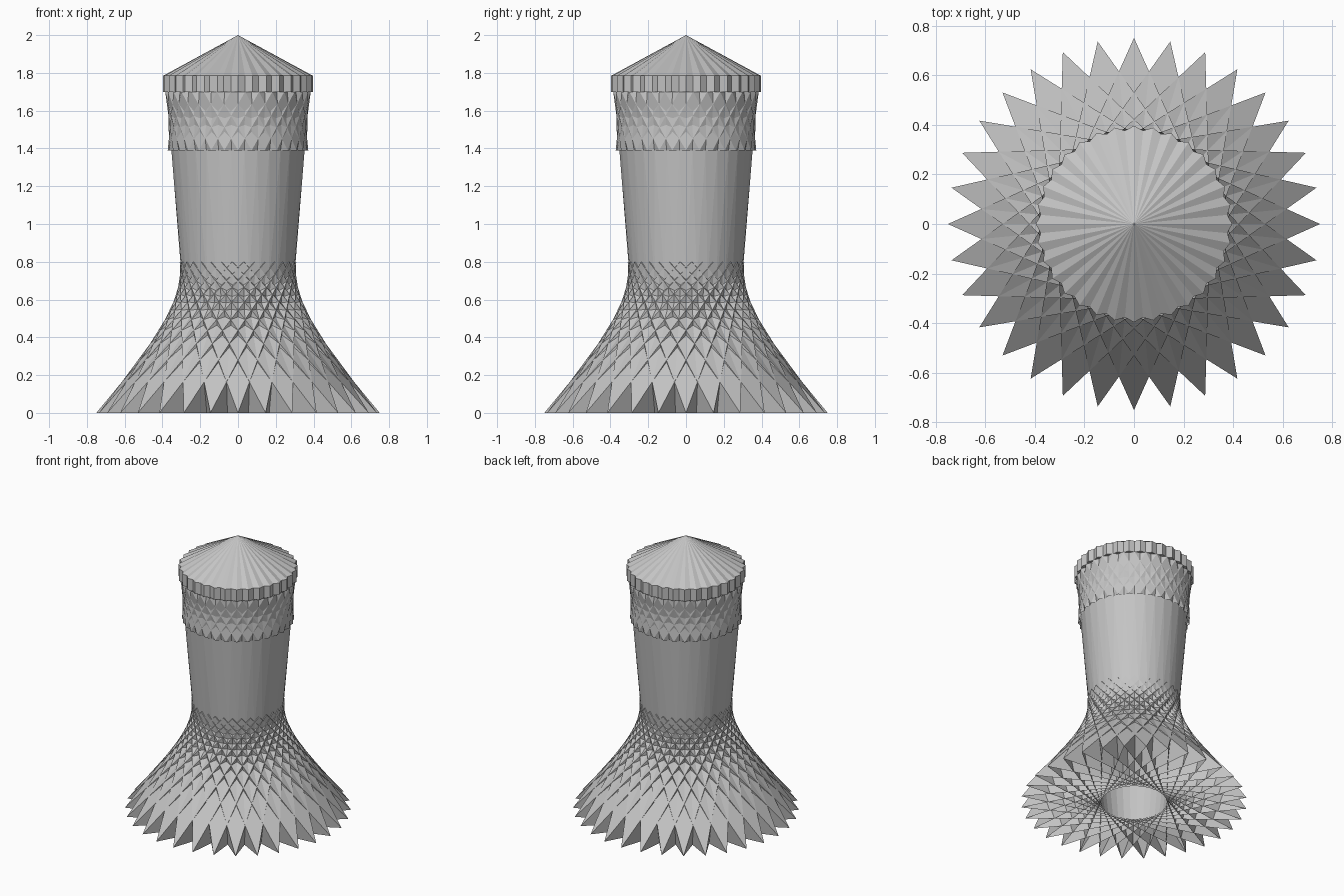
import bpy, bmesh, math

if "Cube" in bpy.data.objects:
    bpy.data.objects.remove(bpy.data.objects["Cube"])

N = 32
STEP = 2 * math.pi / N

grey = bpy.data.materials.new("plain_grey")
grey.diffuse_color = (0.55, 0.55, 0.55, 1)
grey.use_nodes = True
grey.node_tree.nodes["Principled BSDF"].inputs["Base Color"].default_value = grey.diffuse_color


def ring(bm, radius, z, offset=0.0, count=N):
    a = 2 * math.pi / count
    return [bm.verts.new((radius * math.cos((i + offset) * a),
                          radius * math.sin((i + offset) * a), z)) for i in range(count)]


def finish(bm, name):
    mesh = bpy.data.meshes.new(name)
    bm.to_mesh(mesh)
    bm.free()
    mesh.materials.append(grey)
    obj = bpy.data.objects.new(name, mesh)
    bpy.context.collection.objects.link(obj)
    return obj


def star_antiprism(name, r0, z0, r1, z1, k):
    """Two rings joined by crossing triangles; each base edge skips k points (k odd)."""
    bm = bmesh.new()
    low, up = ring(bm, r0, z0), ring(bm, r1, z1, 0.5)
    for i in range(N):
        right, left = up[(i + (k - 1) // 2) % N], up[(i - (k + 1) // 2) % N]
        bm.faces.new((low[i], low[(i + k) % N], right))
        bm.faces.new((low[i], right, left))
    return finish(bm, name)


# Flared skirt of long crossing blades, open underneath
star_antiprism("flared_skirt", 0.75, 0.0, 0.31, 0.80, 13)

# Plain faceted tower body
star_antiprism("tower_body", 0.297, 0.70, 0.355, 1.40, 1)

# Collar with diamond lattice
star_antiprism("lattice_collar", 0.372, 1.39, 0.387, 1.70, 5)

# Pleated cap: zigzag rim, conical roof and closed underside
bm = bmesh.new()
rings = []
for z in (1.70, 1.785):
    pts = ring(bm, 0.396, z, 0.0, 2 * N)
    for v in pts[1::2]:
        v.co.x *= 0.955
        v.co.y *= 0.955
    rings.append(pts)
apex = bm.verts.new((0, 0, 2.0))
base = bm.verts.new((0, 0, 1.70))
low, up = rings
for i in range(2 * N):
    j = (i + 1) % (2 * N)
    bm.faces.new((low[i], low[j], up[j], up[i]))
    bm.faces.new((up[i], up[j], apex))
    bm.faces.new((low[j], low[i], base))
finish(bm, "pleated_cap")
